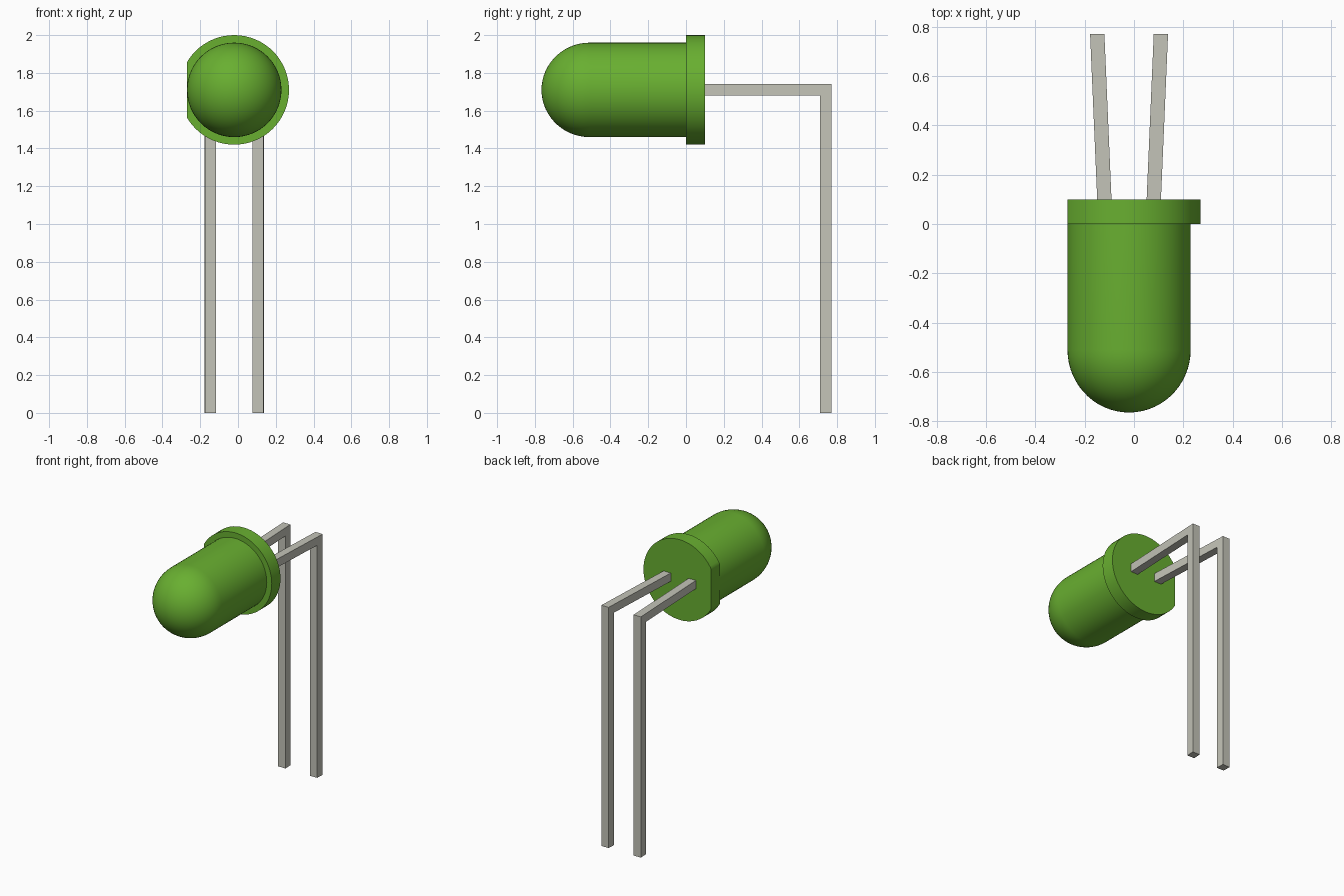
import bpy, bmesh, math
from mathutils import Matrix

cube = bpy.data.objects.get("Cube")
if cube:
    bpy.data.objects.remove(cube)

CX, CZ = -0.02, 1.71      # axis of the lens
R, RIM = 0.25, 0.29       # lens and rim radii
SEG = 64


def material(name, rgb, rough):
    m = bpy.data.materials.new(name)
    m.use_nodes = True
    m.diffuse_color = (*rgb, 1)
    bsdf = m.node_tree.nodes["Principled BSDF"]
    bsdf.inputs["Base Color"].default_value = (*rgb, 1)
    bsdf.inputs["Roughness"].default_value = rough
    return m


green = material("green plastic", (0.14, 0.43, 0.03), 0.4)
metal = material("grey metal", (0.55, 0.55, 0.48), 0.5)


def finish(name, bm, mat, smooth=False):
    bmesh.ops.recalc_face_normals(bm, faces=bm.faces)
    mesh = bpy.data.meshes.new(name)
    bm.to_mesh(mesh)
    bm.free()
    mesh.materials.append(mat)
    ob = bpy.data.objects.new(name, mesh)
    bpy.context.collection.objects.link(ob)
    if smooth:
        bpy.ops.object.select_all(action="DESELECT")
        ob.select_set(True)
        bpy.context.view_layer.objects.active = ob
        bpy.ops.object.shade_smooth_by_angle(angle=math.radians(35))
    return ob


def lathe(profile):
    """Revolve (radius, y) points around the lens axis."""
    bm = bmesh.new()
    verts = [bm.verts.new((r, y, 0)) for r, y in profile]
    edges = [bm.edges.new(pair) for pair in zip(verts, verts[1:])]
    bmesh.ops.spin(bm, geom=verts + edges, cent=(0, 0, 0), axis=(0, 1, 0),
                   angle=math.tau, steps=SEG, use_duplicate=False)
    bmesh.ops.remove_doubles(bm, verts=bm.verts, dist=1e-5)
    bmesh.ops.translate(bm, verts=bm.verts, vec=(CX, 0, CZ))
    return bm


# Lens: rounded tip and straight barrel
arc = [math.radians(a) for a in range(0, 91, 6)]
tip = [(R * math.sin(a), -0.51 - 0.255 * math.cos(a)) for a in arc]
finish("lens", lathe(tip + [(R, 0.02), (0, 0.02)]), green, smooth=True)

# Rim with a flat on one side
bm = lathe([(0, 0), (RIM, 0), (RIM, 0.1), (0, 0.1)])
bmesh.ops.bisect_plane(bm, geom=bm.verts[:] + bm.edges[:] + bm.faces[:],
                       plane_co=(CX - R, 0, 0), plane_no=(-1, 0, 0),
                       clear_outer=True)
bmesh.ops.holes_fill(bm, edges=[e for e in bm.edges if e.is_boundary])
finish("rim", bm, green, smooth=True)


# Bent leads, splayed apart towards the back
def lead(name, side):
    bm = bmesh.new()
    outline = [(0.09, 1.68), (0.71, 1.68), (0.71, 0), (0.77, 0),
               (0.77, 1.74), (0.09, 1.74)]
    face = bm.faces.new([bm.verts.new((-0.029, y, z)) for y, z in outline])
    out = bmesh.ops.extrude_face_region(bm, geom=[face])["geom"]
    bmesh.ops.translate(bm, vec=(0.058, 0, 0),
                        verts=[g for g in out if isinstance(g, bmesh.types.BMVert)])
    splay = Matrix.Identity(4)
    splay[0][1] = side * 0.043
    splay[0][3] = CX + side * 0.096
    bm.transform(splay)
    finish(name, bm, metal)


lead("left_lead", 1)
lead("right_lead", -1)
